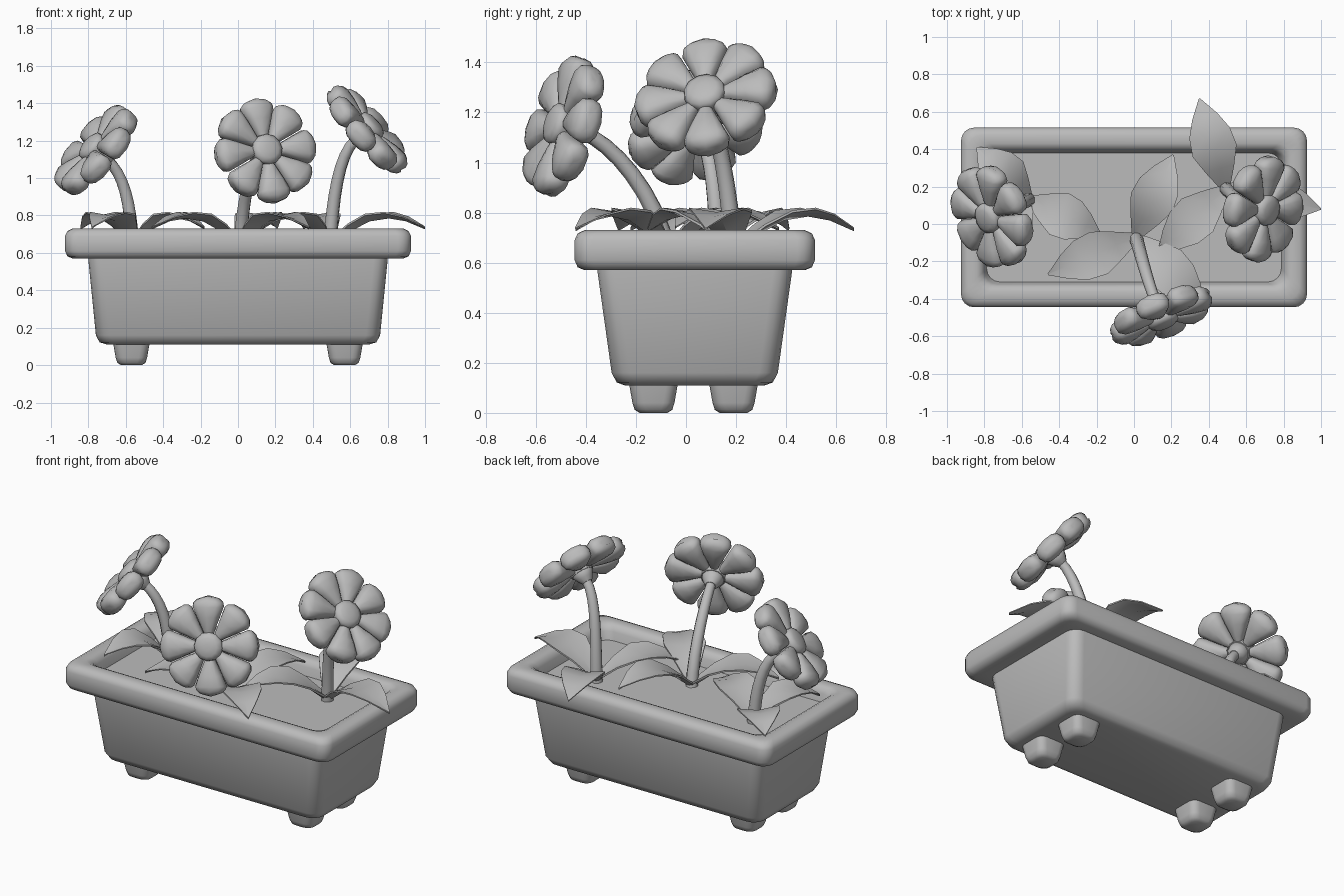
import bpy, bmesh, math
from mathutils import Vector, Matrix

cube = bpy.data.objects.get("Cube")
if cube:
    bpy.data.objects.remove(cube, do_unlink=True)

grey = bpy.data.materials.new("plain_grey")
grey.use_nodes = True
grey.diffuse_color = (0.5, 0.5, 0.5, 1)
grey.node_tree.nodes["Principled BSDF"].inputs["Base Color"].default_value = (0.5, 0.5, 0.5, 1)

CY = 0.035  # depth centre of the pot


def finish(obj, angle=45):
    """Give the part its colour and smooth shading."""
    obj.data.materials.clear()
    obj.data.materials.append(grey)
    bpy.ops.object.select_all(action="DESELECT")
    obj.select_set(True)
    bpy.context.view_layer.objects.active = obj
    bpy.ops.object.shade_smooth_by_angle(angle=math.radians(angle))
    return obj


def loft(name, rings, matrix=Matrix(), angle=45):
    """Skin a list of closed rings and cap both ends."""
    bm = bmesh.new()
    loops = [[bm.verts.new(p) for p in ring] for ring in rings]
    n = len(loops[0])
    for a, b in zip(loops, loops[1:]):
        for i in range(n):
            j = (i + 1) % n
            bm.faces.new((a[i], a[j], b[j], b[i]))
    bm.faces.new(loops[0])
    bm.faces.new(loops[-1])
    bmesh.ops.recalc_face_normals(bm, faces=bm.faces)
    bm.transform(matrix)
    mesh = bpy.data.meshes.new(name)
    bm.to_mesh(mesh)
    bm.free()
    obj = bpy.data.objects.new(name, mesh)
    bpy.context.collection.objects.link(obj)
    return finish(obj, angle)


def rounded_rect(hx, hy, z, r, steps=4):
    """Horizontal rectangle with rounded corners."""
    ring = []
    for k, (sx, sy) in enumerate([(1, 1), (-1, 1), (-1, -1), (1, -1)]):
        for s in range(steps + 1):
            a = math.pi / 2 * (k + s / steps)
            ring.append((sx * (hx - r) + r * math.cos(a),
                         sy * (hy - r) + r * math.sin(a), z))
    return ring


def stack(name, profile, r, x=0, y=CY):
    rings = [rounded_rect(hx, hy, z, r) for hx, hy, z in profile]
    return loft(name, rings, Matrix.Translation((x, y, 0)), 50)


# Pot, rim and soil
stack("pot_body", [(.70, .28, .11), (.74, .312, .122), (.76, .332, .16),
                   (.80, .388, .56), (.80, .388, .60)], .075)
stack("pot_rim", [(.80, .37, .57), (.885, .44, .57), (.912, .468, .582), (.925, .48, .61),
                  (.925, .48, .69), (.912, .468, .717), (.885, .44, .73),
                  (.84, .395, .73), (.815, .37, .718), (.80, .357, .69), (.785, .342, .63)], .07)
stack("soil", [(.79, .347, .60), (.79, .347, .64)], .065)

# Four feet
for x, sx in ((-.57, "right"), (.57, "left")):
    for y, sy in ((-.13, "front"), (.19, "back")):
        stack(f"foot_{sy}_{sx}", [(.055, .055, 0), (.075, .075, .012), (.084, .084, .04),
                                  (.098, .098, .12)], .045, x, y)


def leaf(name, base, tip):
    """Arched, pointed leaf with a shallow central fold."""
    a, b = Vector((*base, .66)), Vector((*tip, .735))
    side = Vector((a.y - b.y, b.x - a.x, 0)).normalized()
    up = Vector((0, 0, 1))
    rings = []
    for t, w, z in ((0, .025, .65), (.22, .08, .735), (.42, .122, .785),
                    (.62, .112, .798), (.8, .07, .78), (1, .004, .735)):
        mid = a.lerp(b, t)
        mid.z = z
        th = .022 * (1 - .6 * t)
        edge = up * w * .12
        rings.append([mid - side * w + edge, mid - up * th,
                      mid + side * w + edge, mid + side * w + edge + up * th * .6,
                      mid + up * th * .3, mid - side * w + edge + up * th * .6])
    loft(name, rings, angle=30)


def flower(label, centre, normal, spin, stem, tips):
    """Eight puffy petals, a domed middle, a calyx, a bent stem and three leaves."""
    n = Vector(normal).normalized()
    c = Vector(centre)
    frame = Matrix.Translation(c) @ n.to_track_quat("Z", "Y").to_matrix().to_4x4()
    for k in range(8):
        rings = []
        for r, w, h, z in ((.04, .014, .025, 0), (.10, .038, .043, 0), (.17, .068, .058, 0),
                           (.23, .092, .062, 0), (.262, .088, .054, 0),
                           (.282, .068, .038, 0), (.29, .04, .018, 0)):
            ring = []
            for s in range(12):
                a = math.tau * s / 12
                ca, sa = math.cos(a), math.sin(a)
                ring.append((r - .012 * abs(ca) * (r > .25),
                             w * math.copysign(abs(ca) ** .75, ca),
                             z + h * math.copysign(abs(sa) ** .75, sa)))
            rings.append(ring)
        turn = Matrix.Rotation(spin + math.tau * k / 8, 4, "Z")
        loft(f"{label}_petal_{k + 1}", rings, frame @ turn, 60)

    def disc(name, profile):
        loft(name, [[(r * math.cos(math.tau * s / 12), r * math.sin(math.tau * s / 12), z)
                     for s in range(12)] for r, z in profile], frame, 50)

    disc(f"{label}_middle", [(.07, -.04), (.085, .03), (.08, .05), (.055, .063), (.02, .068)])
    disc(f"{label}_calyx", [(.03, -.10), (.048, -.075), (.065, -.04), (.05, 0)])

    # Stem runs from the soil to the back of the calyx
    end = c - n * .08
    curve = bpy.data.curves.new(f"{label}_stem", "CURVE")
    curve.dimensions = "3D"
    curve.bevel_depth = .034
    curve.bevel_resolution = 2
    curve.resolution_u = 8
    curve.use_fill_caps = True
    spline = curve.splines.new("BEZIER")
    spline.bezier_points.add(1)
    base = Vector((*stem, .62))
    for p, co, tangent, rad in zip(spline.bezier_points, (base, end),
                                   (Vector((0, 0, .2)) + (end - base) * .12, n * .13), (1.1, .85)):
        p.co = co
        p.handle_left = co - tangent
        p.handle_right = co + tangent
        p.radius = rad
    obj = bpy.data.objects.new(f"{label}_stem", curve)
    bpy.context.collection.objects.link(obj)
    bpy.ops.object.select_all(action="DESELECT")
    obj.select_set(True)
    bpy.context.view_layer.objects.active = obj
    bpy.ops.object.convert(target="MESH")
    finish(bpy.context.view_layer.objects.active, 60)

    for i, tip in enumerate(tips):
        leaf(f"{label}_leaf_{i + 1}", stem, tip)


flower("right_flower", (-.76, .04, 1.15), (-.72, -.3, .62), .2, (-.56, .13),
       [(-.18, -.05), (-.84, .41), (-.78, -.22)])
flower("middle_flower", (.145, -.49, 1.145), (.35, -.88, .28), .1, (.01, -.07),
       [(.21, .37), (-.46, -.27), (.38, -.44)])
flower("left_flower", (.69, .08, 1.26), (.70, -.2, .62), .2, (.49, .19),
       [(.35, .67), (.13, -.15), (1.0, .08)])
